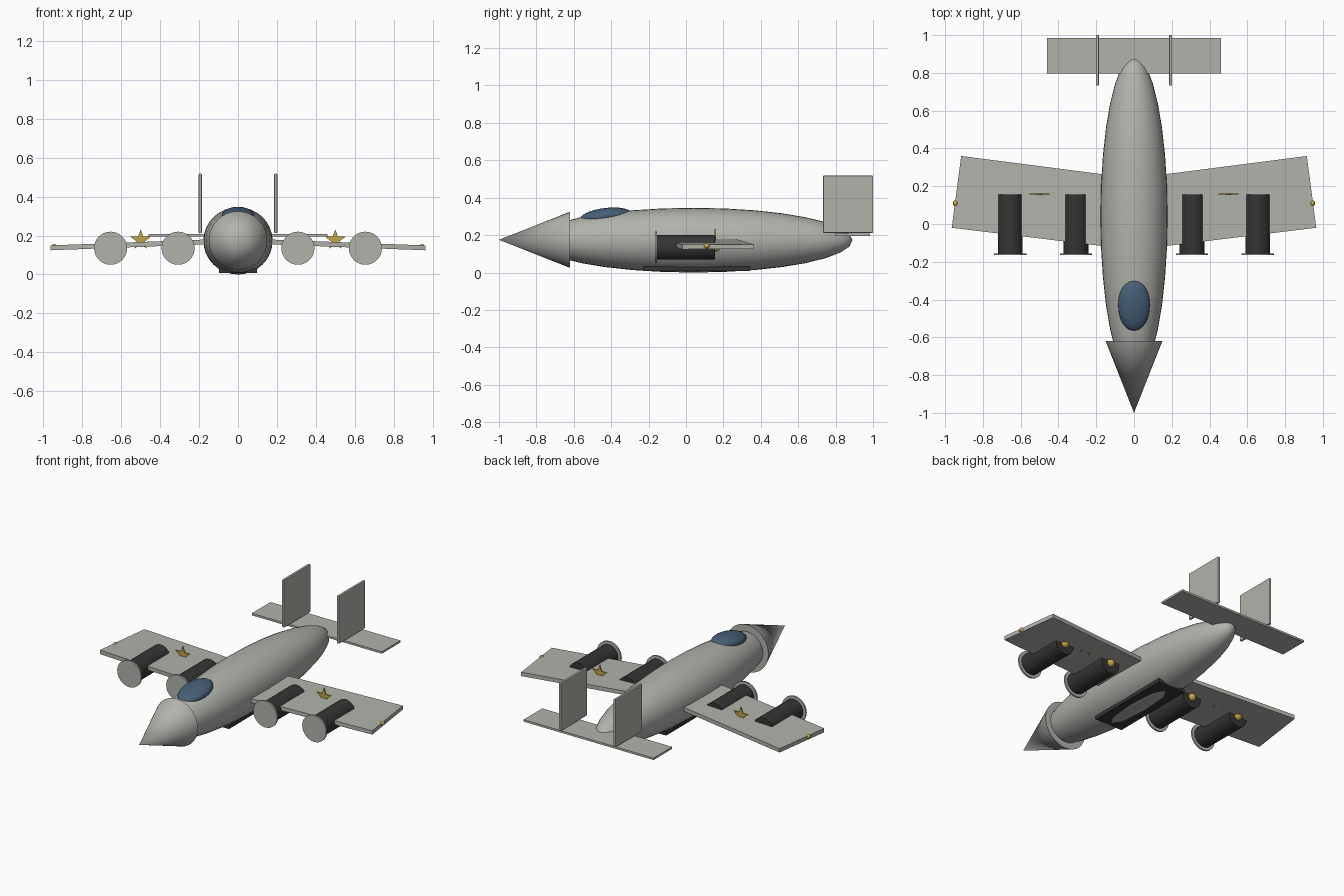
import bpy
import bmesh
import math
from mathutils import Matrix, Vector

if "Cube" in bpy.data.objects:
    bpy.data.objects.remove(bpy.data.objects["Cube"], do_unlink=True)


def material(name, rgb):
    mat = bpy.data.materials.new(name)
    mat.use_nodes = True
    mat.diffuse_color = (*rgb, 1)
    mat.node_tree.nodes["Principled BSDF"].inputs["Base Color"].default_value = (*rgb, 1)
    return mat


GREY = material("hull grey", (0.44, 0.45, 0.41))
DARK = material("charcoal", (0.035, 0.035, 0.035))
BLUE = material("canopy blue", (0.06, 0.115, 0.18))
GOLD = material("gold", (0.53, 0.37, 0.06))
ALONG_Y = Matrix.Rotation(math.radians(90), 4, "X")  # local +z points forward


def finish(name, bm, mat, smooth=False):
    bmesh.ops.recalc_face_normals(bm, faces=bm.faces)
    mesh = bpy.data.meshes.new(name)
    bm.to_mesh(mesh)
    bm.free()
    mesh.materials.append(mat)
    obj = bpy.data.objects.new(name, mesh)
    bpy.context.collection.objects.link(obj)
    if smooth:
        bpy.ops.object.select_all(action="DESELECT")
        obj.select_set(True)
        bpy.context.view_layer.objects.active = obj
        bpy.ops.object.shade_smooth_by_angle(angle=math.radians(35))
    return obj


def ellipsoid(name, centre, radii, mat, tilt=0, segments=32):
    bm = bmesh.new()
    place = (Matrix.Translation(centre) @ Matrix.Rotation(math.radians(tilt), 4, "X")
             @ Matrix.Diagonal((*radii, 1)) @ ALONG_Y)
    bmesh.ops.create_uvsphere(bm, u_segments=segments, v_segments=segments // 2,
                              radius=1, matrix=place)
    return finish(name, bm, mat, True)


def cone(name, centre, back_radius, front_radius, length, mat):
    bm = bmesh.new()
    bmesh.ops.create_cone(bm, cap_ends=True, segments=32, radius1=back_radius,
                          radius2=front_radius, depth=length,
                          matrix=Matrix.Translation(centre) @ ALONG_Y)
    return finish(name, bm, mat, True)


def box(name, low, high, mat, bevel=0):
    low, high = Vector(low), Vector(high)
    bm = bmesh.new()
    bmesh.ops.create_cube(bm, size=1, matrix=Matrix.Translation((low + high) / 2)
                          @ Matrix.Diagonal((*(high - low), 1)))
    obj = finish(name, bm, mat)
    if bevel:
        mod = obj.modifiers.new("soft edges", "BEVEL")
        mod.width = bevel
        mod.segments = 2
    return obj


def prism(name, points, offset, mat):
    """Extrude a flat outline by an offset vector."""
    bm = bmesh.new()
    face = bm.faces.new([bm.verts.new(p) for p in points])
    new = bmesh.ops.extrude_face_region(bm, geom=[face])["geom"]
    bmesh.ops.translate(bm, vec=offset,
                        verts=[v for v in new if isinstance(v, bmesh.types.BMVert)])
    return finish(name, bm, mat)


# Body, nose, canopy and belly plate
ellipsoid("fuselage", (0, 0.04, 0.173), (0.178, 0.85, 0.173), GREY)
cone("nose_cone", (0, -0.81, 0.175), 0.15, 0, 0.38, GREY)
ellipsoid("canopy", (0, -0.43, 0.302), (0.084, 0.137, 0.043), BLUE, tilt=7)
box("belly_plate", (-0.097, -0.23, 0.008), (0.097, 0.34, 0.031), DARK)

for side, label in ((1, "left"), (-1, "right")):
    # Swept wing, drooping slightly toward the tip
    outline = [(0, -0.137), (0.965, -0.02), (0.915, 0.36), (0, 0.242)]
    prism(f"{label}_wing", [(side * x, y, 0.161 - 0.038 * x) for x, y in outline],
          (0, 0, 0.025), GREY)
    ellipsoid(f"{label}_wing_tip_light", (side * 0.945, 0.11, 0.142),
              (0.014, 0.016, 0.014), GOLD, segments=12)

    # Engines with a front disc and a rear exhaust ball
    for x, place in ((0.308, "inner"), (0.655, "outer")):
        x *= side
        cone(f"{label}_{place}_engine", (x, 0, 0.135), 0.066, 0.066, 0.31, DARK)
        cone(f"{label}_{place}_engine_disc", (x, -0.16, 0.135), 0.085, 0.085, 0.01, GREY)
        ellipsoid(f"{label}_{place}_exhaust", (x, 0.157, 0.135),
                  (0.025, 0.025, 0.025), GOLD, segments=12)

    # Upright star set into the wing
    star = []
    for i in range(10):
        r = 0.022 if i % 2 else 0.055
        a = i * math.pi / 5
        star.append((side * 0.5 + r * math.sin(a), 0.153, 0.177 + r * math.cos(a)))
    prism(f"{label}_star", star, (0, 0.008, 0), GOLD)

    # Tailplane half and upright fin
    inner, outer = sorted((0, side * 0.46))
    box(f"{label}_tailplane", (inner, 0.797, 0.195), (outer, 0.985, 0.208), GREY)
    box(f"{label}_tail_fin", (side * 0.194 - 0.008, 0.733, 0.212),
        (side * 0.194 + 0.008, 1.0, 0.518), GREY, bevel=0.004)
